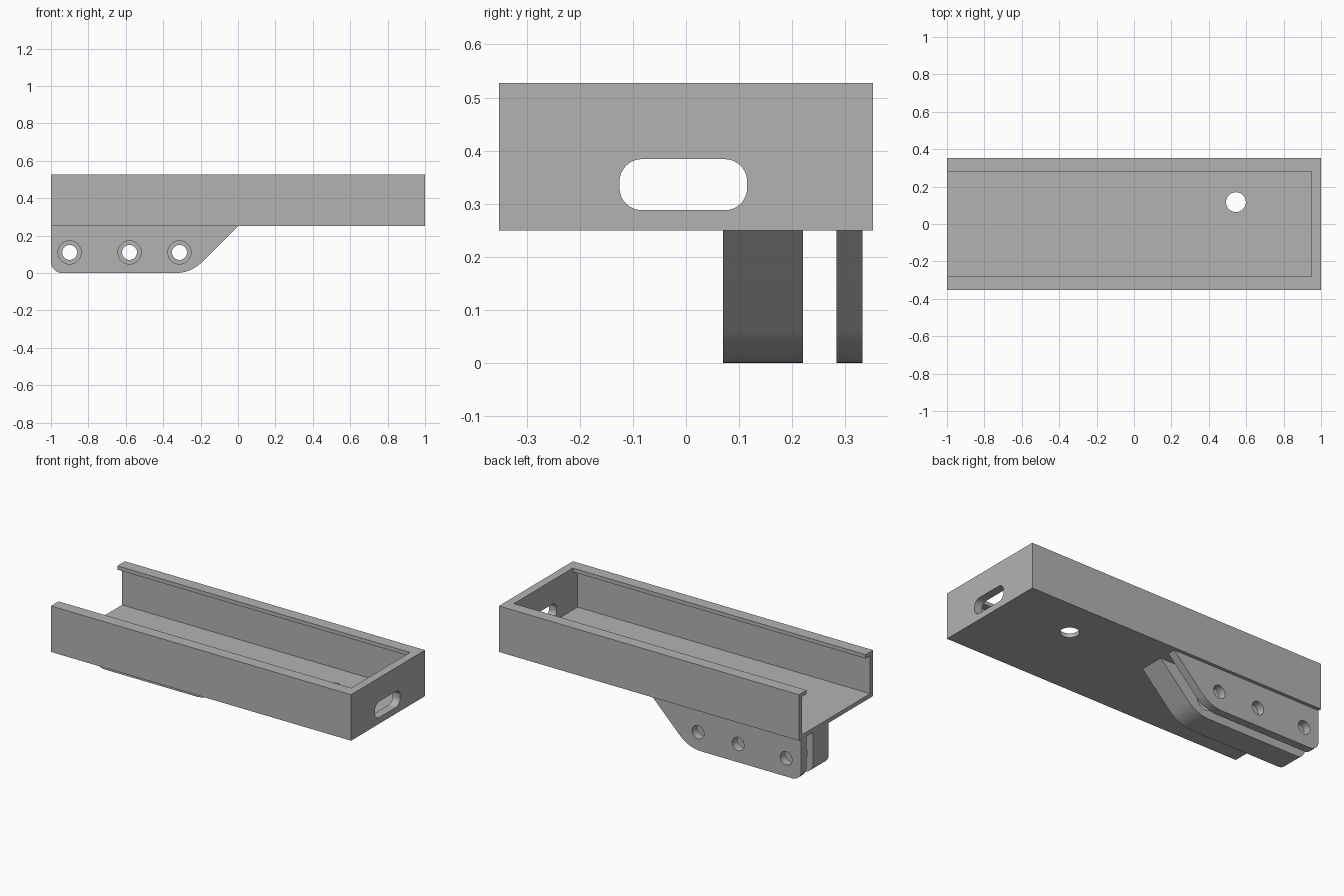
import bpy, bmesh
from math import sin, cos, pi, radians
from mathutils import Vector

if "Cube" in bpy.data.objects:
    bpy.data.objects.remove(bpy.data.objects["Cube"], do_unlink=True)

GREY = (0.45, 0.45, 0.45, 1)
grey = bpy.data.materials.new("plain grey")
grey.use_nodes = True
grey.diffuse_color = GREY
grey.node_tree.nodes["Principled BSDF"].inputs["Base Color"].default_value = GREY


def prism(name, ring, depth):
    """Solid made by sweeping a closed ring of points along depth."""
    bm = bmesh.new()
    face = bm.faces.new([bm.verts.new(p) for p in ring])
    swept = bmesh.ops.extrude_face_region(bm, geom=[face])["geom"]
    moved = [v for v in swept if isinstance(v, bmesh.types.BMVert)]
    bmesh.ops.translate(bm, verts=moved, vec=Vector(depth))
    bmesh.ops.recalc_face_normals(bm, faces=bm.faces)
    mesh = bpy.data.meshes.new(name)
    bm.to_mesh(mesh)
    bm.free()
    mesh.materials.append(grey)
    obj = bpy.data.objects.new(name, mesh)
    bpy.context.collection.objects.link(obj)
    return obj


def box(name, x, y, z):
    ring = [(x[0], y[0], z[0]), (x[1], y[0], z[0]), (x[1], y[1], z[0]), (x[0], y[1], z[0])]
    return prism(name, ring, (0, 0, z[1] - z[0]))


def arc(cx, cy, r, start, end, steps=12):
    angles = [radians(start + (end - start) * i / steps) for i in range(steps + 1)]
    return [(cx + r * cos(a), cy + r * sin(a)) for a in angles]


def cut(obj, cutter):
    mod = obj.modifiers.new("cut", 'BOOLEAN')
    mod.operation = 'DIFFERENCE'
    mod.solver = 'EXACT'
    mod.object = cutter
    bpy.context.view_layer.objects.active = obj
    bpy.ops.object.modifier_apply(modifier=mod.name)
    bpy.data.objects.remove(cutter, do_unlink=True)


def smooth(obj):
    bpy.ops.object.select_all(action='DESELECT')
    obj.select_set(True)
    bpy.context.view_layer.objects.active = obj
    bpy.ops.object.shade_smooth_by_angle(angle=radians(30))


BASE, TOP, HALF_Y = 0.25, 0.527, 0.352

# Channel tray: open at the left end, with lips along the long walls
tray = box("channel_tray", (-1, 1), (-HALF_Y, HALF_Y), (BASE, TOP))
cut(tray, box("cavity", (-1.1, 0.95), (-0.324, 0.324), (BASE + 0.025, TOP - 0.023)))
cut(tray, box("mouth", (-1.1, 0.95), (-0.28, 0.28), (0.4, 0.6)))

# Rounded slot through the end wall
r, sy, sz = 0.042, 0.078, 0.006
slot = []
for i, (a, b) in enumerate([(1, 1), (-1, 1), (-1, -1), (1, -1)]):
    slot += arc(-0.005 + a * sy, 0.336 + b * sz, r, 90 * i, 90 * i + 90)
cut(tray, prism("slot", [(0.9, y, z) for y, z in slot], (0.2, 0, 0)))

# Round hole in the floor
hole = arc(0.545, 0.117, 0.053, 0, 348.75, 31)
cut(tray, prism("floor_hole", [(x, y, 0.2) for x, y in hole], (0, 0, 0.15)))
smooth(tray)

# Mounting brackets under the tray, with rounded heel and sloping toe
outline = [(-1, BASE)] + arc(-0.94, 0.06, 0.06, 180, 270)
outline += arc(-0.333, 0.2, 0.2, 270, 315) + [(0, BASE)]


def bracket(name, y0, y1, radius):
    obj = prism(name, [(x, y0, z) for x, z in outline], (0, y1 - y0, 0))
    for x in (-0.9, -0.58, -0.313):
        ring = arc(x, 0.11, radius, 0, 348.75, 31)
        cut(obj, prism("bolt_hole", [(px, y0 - 0.05, pz) for px, pz in ring],
                       (0, y1 - y0 + 0.1, 0)))
    smooth(obj)


bracket("thick_bracket", 0.07, 0.22, 0.062)
bracket("thin_bracket", 0.283, 0.332, 0.04)
